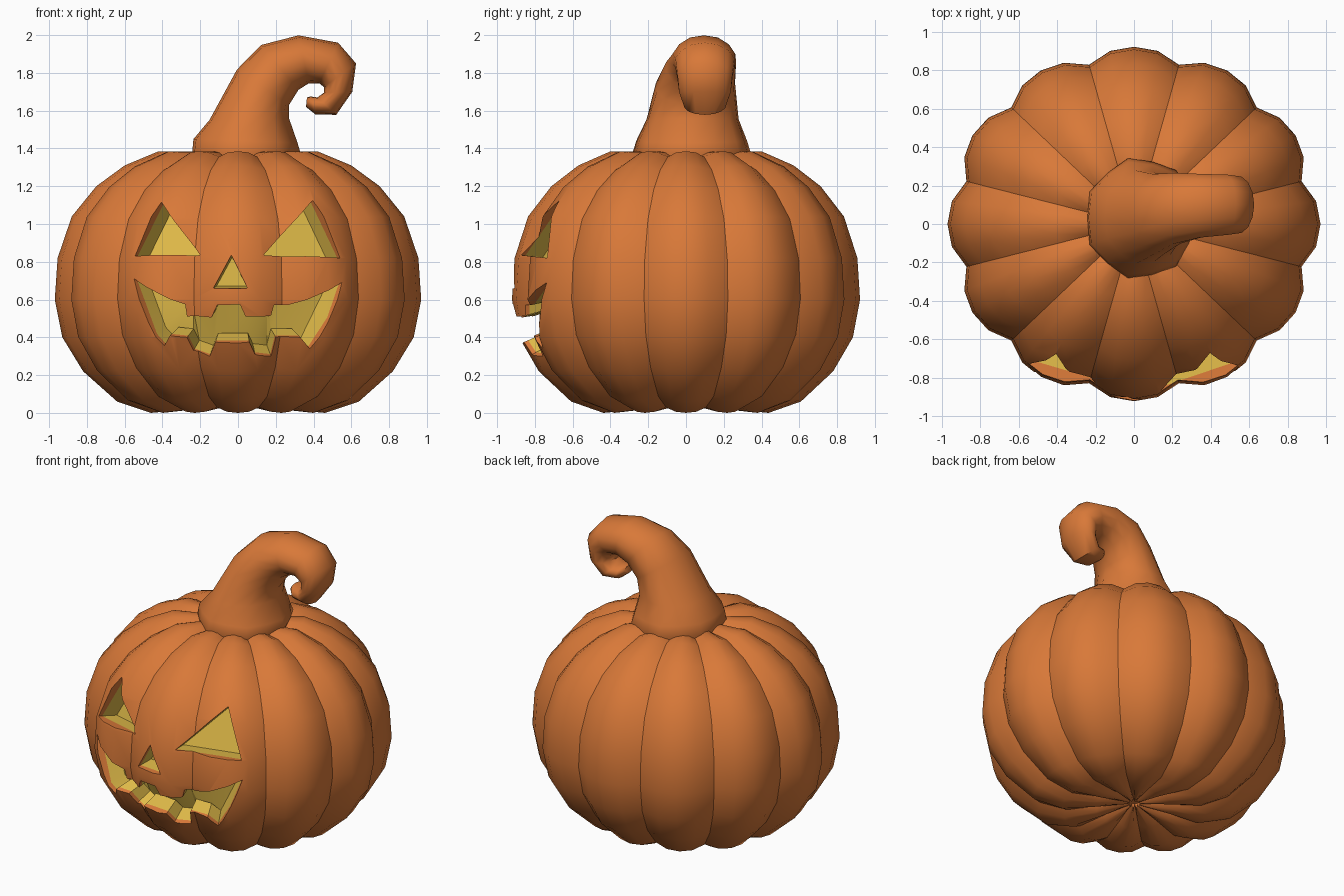
import bpy, bmesh, math
from mathutils import Vector
from mathutils.bvhtree import BVHTree

if "Cube" in bpy.data.objects:
    bpy.data.objects.remove(bpy.data.objects["Cube"])


def material(name, rgb):
    m = bpy.data.materials.new(name)
    m.diffuse_color = (*rgb, 1)
    m.use_nodes = True
    m.node_tree.nodes["Principled BSDF"].inputs["Base Color"].default_value = m.diffuse_color
    return m


ORANGE = material("pumpkin_orange", (0.69, 0.19, 0.04))
YELLOW = material("glow_yellow", (0.74, 0.49, 0.065))


def make_object(name, bm):
    bmesh.ops.recalc_face_normals(bm, faces=bm.faces)
    me = bpy.data.meshes.new(name)
    bm.to_mesh(me)
    bm.free()
    ob = bpy.data.objects.new(name, me)
    bpy.context.collection.objects.link(ob)
    me.materials.append(ORANGE)
    me.materials.append(YELLOW)
    return ob


def skin(bm, rings):
    """Bridge closed rings of equal size with quads, return vertex rings."""
    vs = [[bm.verts.new(p) for p in ring] for ring in rings]
    n = len(vs[0])
    bands = []
    for a, b in zip(vs, vs[1:]):
        bands.append([bm.faces.new((a[i], a[(i + 1) % n], b[(i + 1) % n], b[i]))
                      for i in range(n)])
    caps = [bm.faces.new(vs[0][::-1]), bm.faces.new(vs[-1])]
    return bands, caps


def smooth(ob, angle):
    bpy.ops.object.select_all(action='DESELECT')
    ob.select_set(True)
    bpy.context.view_layer.objects.active = ob
    bpy.ops.object.shade_smooth_by_angle(angle=math.radians(angle))


# Ribbed body: profile revolved with 12 bulging ribs
PROFILE = [(0.04, 0.05), (0.25, 0.02), (0.46, 0.0), (0.64, 0.06), (0.82, 0.22),
           (0.93, 0.40), (0.97, 0.60), (0.955, 0.82), (0.88, 1.04), (0.75, 1.20),
           (0.60, 1.31), (0.42, 1.385), (0.25, 1.385), (0.08, 1.34)]
RIBS, SEG = 12, 4
rings = []
for r, z in PROFILE:
    ring = []
    for i in range(RIBS * SEG):
        a = 2 * math.pi * i / (RIBS * SEG)
        t = abs((i + SEG / 2) % SEG - SEG / 2) / (SEG / 2)
        dip = 0.07 * t ** 2.2
        zz = 0.7 + (z - 0.7) * (1 - 0.6 * dip)
        ring.append((r * (1 - dip) * math.cos(a),
                     0.95 * r * (1 - dip) * math.sin(a), zz))
    rings.append(ring)
bm = bmesh.new()
skin(bm, rings)
bmesh.ops.recalc_face_normals(bm, faces=bm.faces)
surface = BVHTree.FromBMesh(bm)
body = make_object("pumpkin_body", bm)

# Face outlines in front view (x, z)
LEFT_EYE = [(-0.545, 0.83), (-0.405, 1.115), (-0.20, 0.835)]
RIGHT_EYE = [(0.135, 0.835), (0.395, 1.125), (0.54, 0.82)]
NOSE = [(-0.13, 0.66), (-0.035, 0.835), (0.05, 0.66)]
MOUTH = [(-0.55, 0.71), (-0.28, 0.575), (-0.27, 0.51), (-0.14, 0.505), (-0.11, 0.57),
         (0.01, 0.575), (0.04, 0.51), (0.175, 0.515), (0.19, 0.57), (0.26, 0.57),
         (0.55, 0.69), (0.485, 0.50), (0.38, 0.34), (0.33, 0.40), (0.20, 0.40),
         (0.175, 0.30), (0.09, 0.31), (0.06, 0.375), (-0.12, 0.375), (-0.15, 0.30),
         (-0.235, 0.33), (-0.27, 0.40), (-0.36, 0.41), (-0.39, 0.355), (-0.44, 0.41)]

# Carving tool: outlines projected on the body and tapered to its middle
CENTRE = Vector((0, 0, 0.75))
bm = bmesh.new()
for outline in (LEFT_EYE, RIGHT_EYE, NOSE, MOUTH):
    pts = [surface.ray_cast(Vector((x, -3, z)), Vector((0, 1, 0)))[0] for x, z in outline]
    bands, caps = skin(bm, [[CENTRE + (p - CENTRE) * s for p in pts]
                            for s in (1.25, 0.975, 0.87)])
    for f in bands[1] + [caps[1]]:
        f.material_index = 1
    bmesh.ops.triangulate(bm, faces=caps)
cutter = make_object("face_cutter", bm)
cutter.hide_render = True

mod = body.modifiers.new("carve_face", 'BOOLEAN')
mod.operation = 'DIFFERENCE'
mod.solver = 'EXACT'
mod.object = cutter
bpy.context.view_layer.objects.active = body
bpy.ops.object.modifier_apply(modifier=mod.name)
bpy.data.objects.remove(cutter)
smooth(body, 32)

# Curled stem: inner x, z / outer x, z / y centre / y half width
STEM = [(0.30, 1.30, -0.25, 1.30, 0.03, 0.29), (0.33, 1.38, -0.26, 1.38, 0.03, 0.32),
        (0.315, 1.43, -0.25, 1.45, 0.03, 0.30), (0.27, 1.56, -0.16, 1.55, 0.035, 0.25),
        (0.27, 1.63, -0.01, 1.82, 0.05, 0.215), (0.32, 1.71, 0.12, 1.95, 0.08, 0.19),
        (0.375, 1.745, 0.32, 2.0, 0.095, 0.17), (0.43, 1.745, 0.53, 1.96, 0.10, 0.16),
        (0.455, 1.725, 0.625, 1.85, 0.10, 0.15), (0.455, 1.695, 0.605, 1.70, 0.10, 0.14),
        (0.42, 1.67, 0.52, 1.578, 0.10, 0.11), (0.385, 1.675, 0.41, 1.58, 0.10, 0.09),
        (0.365, 1.67, 0.36, 1.62, 0.10, 0.05)]
SIDES = 14
rings = []
for k, (xi, zi, xo, zo, yc, ry) in enumerate(STEM):
    mid = Vector(((xi + xo) / 2, yc, (zi + zo) / 2))
    half = Vector(((xi - xo) / 2, 0, (zi - zo) / 2))
    flute = 0.07 * max(0, 1 - k / 7)
    ring = []
    for i in range(SIDES):
        a = 2 * math.pi * i / SIDES
        f = 1 - (flute if i % 2 else 0)
        ring.append(mid + half * math.cos(a) * f + Vector((0, ry * math.sin(a) * f, 0)))
    rings.append(ring)
bm = bmesh.new()
skin(bm, rings)
stem = make_object("stem", bm)
smooth(stem, 50)
